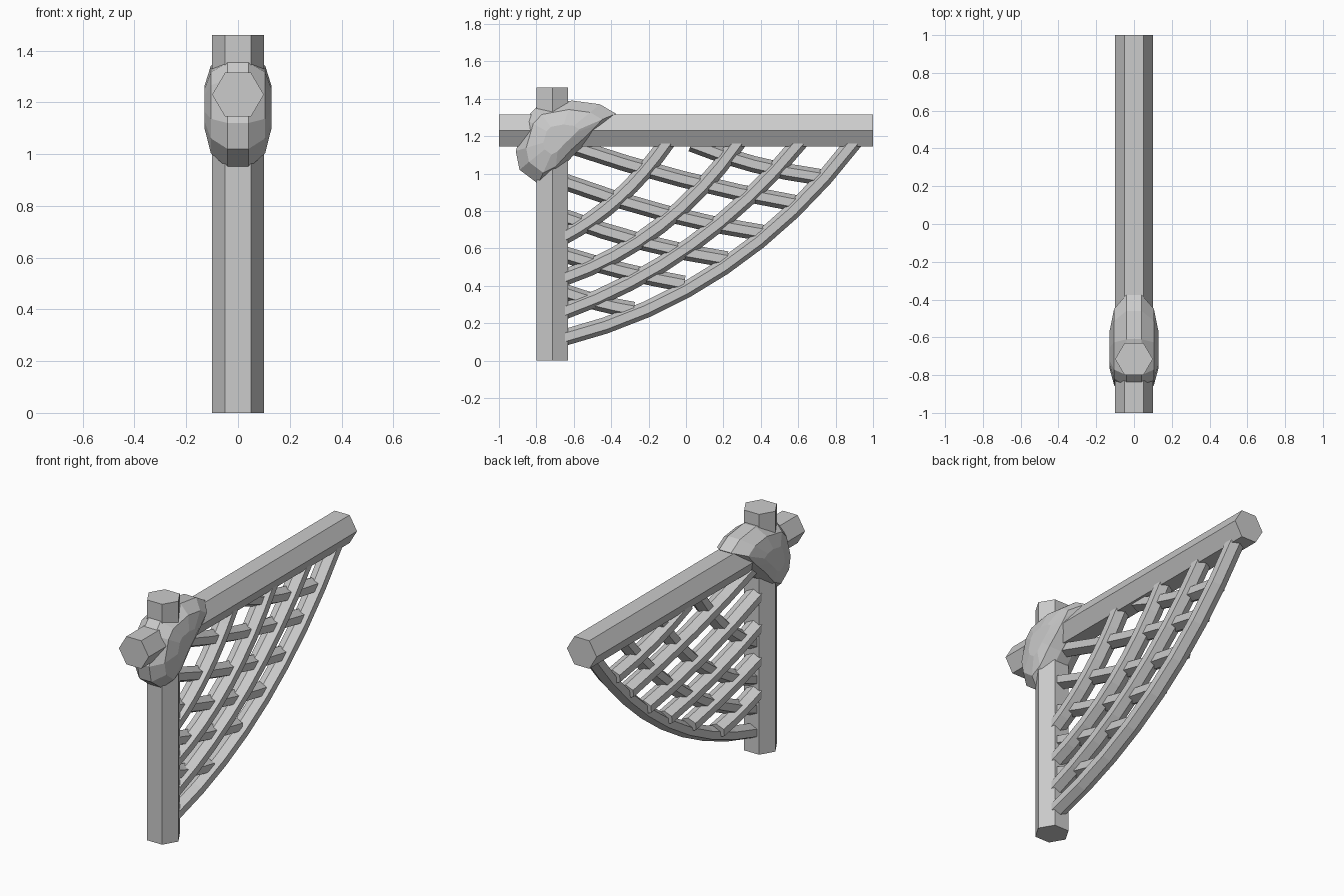
import bpy, bmesh, math
from mathutils import Vector

if "Cube" in bpy.data.objects:
    bpy.data.objects.remove(bpy.data.objects["Cube"])


def finish(bm, name):
    bmesh.ops.recalc_face_normals(bm, faces=bm.faces)
    me = bpy.data.meshes.new(name)
    bm.to_mesh(me)
    bm.free()
    ob = bpy.data.objects.new(name, me)
    bpy.context.collection.objects.link(ob)
    return ob


def loft(rings, name):
    """Skin a list of equal-length rings and cap both ends."""
    bm = bmesh.new()
    vs = [[bm.verts.new(p) for p in r] for r in rings]
    n = len(rings[0])
    for a, b in zip(vs, vs[1:]):
        for i in range(n):
            j = (i + 1) % n
            bm.faces.new((a[i], a[j], b[j], b[i]))
    bm.faces.new(vs[0])
    bm.faces.new(vs[-1])
    return finish(bm, name)


def hexagon(rx, ry, start=0):
    return [(rx * math.cos(start + k * math.pi / 3), ry * math.sin(start + k * math.pi / 3))
            for k in range(6)]


# Main hexagonal post and cross beam
H = hexagon(0.1, 0.098)
loft([[(x, -0.715 + y, z) for x, y in H] for z in (0, 1.46)], "post")
loft([[(x, y, 1.23 + z) for x, z in H] for y in (-1, 1)], "beam")


def strip(name, a, m, b, x0, steps=8):
    """Curved hexagonal bar in the yz plane passing through a, m and b."""
    a, m, b = Vector(a), Vector(m), Vector(b)
    c = 2 * m - (a + b) / 2
    section = hexagon(0.055, 0.044, math.pi / 6)
    rings = []
    for i in range(steps + 1):
        t = i / steps
        p = (1 - t) ** 2 * a + 2 * t * (1 - t) * c + t * t * b
        d = ((1 - t) * (c - a) + t * (b - c)).normalized()
        rings.append([(x0 + x, p.x - d.y * h, p.y + d.x * h) for x, h in section])
    loft(rings, name)


# Rising lattice bars, from post to beam
rising = [
    ((-0.66, 0.12), (0.20, 0.50), (0.90, 1.17)),
    ((-0.66, 0.26), (0.03, 0.62), (0.61, 1.17)),
    ((-0.66, 0.44), (-0.14, 0.72), (0.28, 1.17)),
    ((-0.66, 0.66), (-0.36, 0.87), (-0.10, 1.17)),
]
for k, pts in enumerate(rising):
    strip(f"rising_bar_{k + 1}", *pts, 0.012)

# Falling lattice bars, ending on the outer rising bar
falling = [
    ((0.03, 1.16), (0.36, 1.05), (0.72, 0.98)),
    ((-0.62, 1.15), (-0.02, 0.97), (0.59, 0.84)),
    ((-0.66, 0.96), (-0.12, 0.79), (0.42, 0.68)),
    ((-0.66, 0.77), (-0.22, 0.63), (0.22, 0.54)),
    ((-0.66, 0.57), (-0.34, 0.48), (-0.01, 0.41)),
    ((-0.66, 0.37), (-0.47, 0.31), (-0.28, 0.27)),
]
for k, pts in enumerate(falling):
    strip(f"falling_bar_{k + 1}", *pts, -0.012, 4)

# Faceted lashing knot: side outline, narrowed towards each side
outline = [(-0.91, 1.12), (-0.89, 1.02), (-0.79, 0.945), (-0.70, 0.99), (-0.59, 1.11),
           (-0.49, 1.20), (-0.41, 1.28), (-0.375, 1.32), (-0.46, 1.37), (-0.61, 1.39),
           (-0.72, 1.37), (-0.80, 1.355), (-0.86, 1.29)]
cy, cz = -0.68, 1.19
levels = [(-0.13, 0.36), (-0.105, 0.76), (-0.04, 1), (0.04, 1), (0.105, 0.76), (0.13, 0.36)]
loft([[(x, cy + (y - cy) * s, cz + (z - cz) * s) for y, z in outline] for x, s in levels],
     "lashing_knot")
